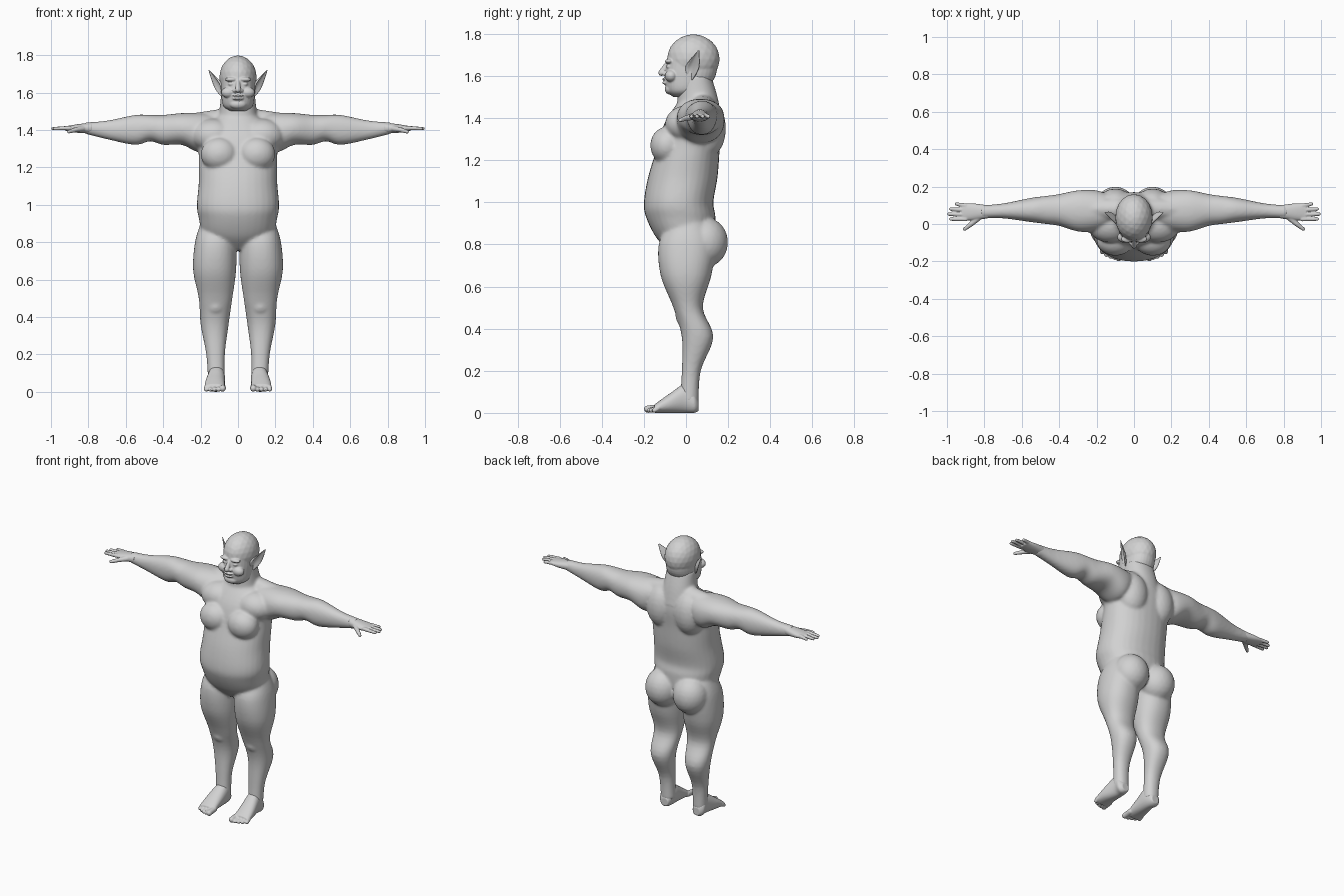
import bpy, bmesh
from math import cos, sin, pi, ceil
from mathutils import Vector, Matrix

default_cube = bpy.data.objects.get("Cube")
if default_cube:
    bpy.data.objects.remove(default_cube, do_unlink=True)

skin = bpy.data.materials.new("grey_skin")
skin.use_nodes = True
grey = (.64, .64, .64, 1)
skin.diffuse_color = grey
for node in skin.node_tree.nodes:
    if node.type == 'BSDF_PRINCIPLED':
        node.inputs["Base Color"].default_value = grey

SIDES = {"left": 1, "right": -1}


def signed_power(value, exponent):
    return abs(value) ** exponent * (1 if value >= 0 else -1)


def blend(before, start, end, after, t):
    """Catmull-Rom value between start and end."""
    slope_in, slope_out = (end - before) / 2, (after - start) / 2
    rise = end - start
    curve = 3 * rise - 2 * slope_in - slope_out
    twist = slope_in + slope_out - 2 * rise
    return start + t * (slope_in + t * (curve + t * twist))


def smooth_rows(rows, steps=5):
    """Insert smoothly interpolated cross-sections between the given ones."""
    padded = [rows[0], *rows, rows[-1]]
    result = []
    for neighbours in zip(padded, padded[1:], padded[2:], padded[3:]):
        for step in range(steps):
            result.append([blend(*values, step / steps) for values in zip(*neighbours)])
    return result + [rows[-1]]


def place(axis, along, first, second):
    """Put a position along an axis, and the two across it, in x, y, z order."""
    if axis == 'x':
        return along, first, second
    if axis == 'y':
        return first, along, second
    return first, second, along


def loft(bm, rows, axis, side=1, squareness=2.2, dent=0, segments=32):
    """Each row: position on the axis, then low/high bounds of the other two axes."""
    rings = []
    for along, low_a, high_a, low_b, high_b in smooth_rows(rows):
        ring = []
        for i in range(segments):
            angle = 2 * pi * i / segments
            u = signed_power(cos(angle), 2 / squareness)
            v = signed_power(sin(angle), 2 / squareness)
            if u > 0:
                u -= dent * u ** 4
            first = (low_a + high_a + (high_a - low_a) * u) / 2
            second = (low_b + high_b + (high_b - low_b) * v) / 2
            x, y, z = place(axis, along, first, second)
            ring.append(bm.verts.new((x * side, y, z)))
        rings.append(ring)
    for lower, upper in zip(rings, rings[1:]):
        for i in range(segments):
            following = (i + 1) % segments
            bm.faces.new((lower[i], lower[following], upper[following], upper[i]))
    bm.faces.new(rings[0])
    bm.faces.new(rings[-1])


def symmetric_loft(bm, rows):
    """Upright loft; each row: height, half width, front, back."""
    loft(bm, [(height, -half, half, front, back) for height, half, front, back in rows], 'z')


def blob(bm, center, radii, detail=3):
    matrix = Matrix.Translation(center) @ Matrix.Diagonal((*radii, 1))
    bmesh.ops.create_icosphere(bm, subdivisions=detail, radius=1, matrix=matrix)


def blob_pair(bm, center, radii):
    x, y, z = center
    for side in SIDES.values():
        blob(bm, (x * side, y, z), radii)


def tube(bm, points, start_radius, end_radius, side=1):
    """Tapered round limb, made of closely spaced balls that get fused."""
    path = [Vector((x * side, y, z)) for x, y, z in points]
    total = sum((end - start).length for start, end in zip(path, path[1:]))
    travelled = 0
    for start, end in zip(path, path[1:]):
        span = (end - start).length
        count = ceil(3 * span / min(start_radius, end_radius))
        for i in range(count + 1):
            fraction = i / count
            progress = (travelled + fraction * span) / total
            radius = start_radius + (end_radius - start_radius) * progress
            blob(bm, start.lerp(end, fraction), (radius, radius, radius), detail=2)
        travelled += span


def finish(bm, name):
    """Turn the geometry into a smooth-shaded object."""
    bmesh.ops.recalc_face_normals(bm, faces=bm.faces)
    for face in bm.faces:
        face.smooth = True
    mesh = bpy.data.meshes.new(name)
    bm.to_mesh(mesh)
    bm.free()
    mesh.materials.append(skin)
    obj = bpy.data.objects.new(name, mesh)
    bpy.context.scene.collection.objects.link(obj)
    return obj


def fuse(obj, voxel_size, iterations):
    """Melt overlapping volumes into one soft surface."""
    remesh = obj.modifiers.new("fuse", 'REMESH')
    remesh.mode = 'VOXEL'
    remesh.voxel_size = voxel_size
    remesh.use_smooth_shade = True
    soften = obj.modifiers.new("soften", 'SMOOTH')
    soften.factor = .5
    soften.iterations = iterations


# Body: torso and neck
body = bmesh.new()
symmetric_loft(body, [
    (.76, .06, -.07, .06), (.83, .18, -.14, .13), (.93, .21, -.19, .14), (1, .22, -.2, .13),
    (1.12, .21, -.18, .15), (1.25, .21, -.14, .16), (1.38, .2, -.1, .17), (1.5, .08, -.02, .14)])
symmetric_loft(body, [(1.4, .12, -.05, .17), (1.5, .1, -.04, .15), (1.6, .09, -.04, .12)])

# Body: breasts, upper chest, shoulder blades, buttocks and knees
blob_pair(body, center=(.1, -.09, 1.27), radii=(.1, .08, .09))
blob_pair(body, center=(.13, 0, 1.37), radii=(.12, .1, .09))
blob_pair(body, center=(.1, .1, 1.35), radii=(.1, .09, .14))
blob_pair(body, center=(.1, .09, .81), radii=(.11, .11, .12))
blob_pair(body, center=(.12, -.01, .46), radii=(.05, .04, .05))

for side in SIDES.values():
    # Body: shoulder slope, arm and leg
    tube(body, [(.05, .08, 1.46), (.25, .08, 1.43)], .06, .06, side)
    loft(body, [
        (.12, 0, .15, 1.34, 1.48), (.2, -.04, .18, 1.28, 1.49), (.3, -.04, .18, 1.32, 1.49),
        (.4, -.01, .16, 1.32, 1.48), (.47, 0, .15, 1.34, 1.48), (.55, .01, .14, 1.32, 1.48),
        (.7, .03, .11, 1.35, 1.45), (.82, .03, .1, 1.38, 1.44)], 'x', side)
    loft(body, [
        (.9, .03, .2, -.08, .1), (.8, .01, .23, -.13, .14), (.65, .01, .24, -.12, .12),
        (.5, .03, .21, -.06, .08), (.36, .05, .2, -.02, .13), (.2, .07, .17, -.02, .07),
        (.05, .07, .16, -.03, .06)], 'z', side)
fuse(finish(body, "body"), voxel_size=.008, iterations=10)

# Head: skull and jaw
head = bmesh.new()
blob(head, center=(0, .035, 1.68), radii=(.1, .125, .118))
symmetric_loft(head, [
    (1.5, .04, -.06, .03), (1.53, .08, -.09, .09), (1.6, .09, -.1, .14), (1.68, .09, -.09, .15)])

# Head: brows, eyes, cheeks, nose, lips and chin
blob_pair(head, center=(.036, -.08, 1.67), radii=(.034, .02, .012))
blob_pair(head, center=(.036, -.08, 1.645), radii=(.017, .015, .01))
blob_pair(head, center=(.05, -.07, 1.6), radii=(.04, .03, .03))
tube(head, [(0, -.09, 1.66), (0, -.116, 1.615)], .01, .016)
blob_pair(head, center=(.017, -.1, 1.61), radii=(.012, .013, .01))
blob(head, center=(0, -.08, 1.575), radii=(.04, .025, .03))
for lip_height in (1.567, 1.584):
    blob(head, center=(0, -.1, lip_height), radii=(.03, .014, .007))
blob(head, center=(0, -.075, 1.537), radii=(.046, .026, .026))
fuse(finish(head, "head"), voxel_size=.004, iterations=4)

for label, side in SIDES.items():
    # Pointed ear with a hollow outer face, flared towards the back
    ear = bmesh.new()
    loft(ear, [(1.58, .085, .095, 0, .03), (1.61, .085, .115, 0, .05), (1.65, .095, .125, 0, .065),
               (1.72, .136, .14, .056, .063)], 'z', side, dent=1.5)
    for vert in ear.verts:
        vert.co.x += side * .6 * (vert.co.y - .03)
    finish(ear, label + "_ear")

    # Hand: palm, four fingers and thumb
    hand = bmesh.new()
    loft(hand, [(.78, .03, .1, 1.38, 1.44), (.86, .02, .11, 1.385, 1.43),
                (.92, .02, .11, 1.395, 1.42)], 'x', side)
    for finger in range(4):
        root = .026 + .024 * finger
        reach = .99 - .01 * (finger - 1) ** 2
        tube(hand, [(.9, root, 1.41), (reach, root + .003 * finger, 1.407)], .0125, .0095, side)
    tube(hand, [(.83, .035, 1.407), (.87, 0, 1.4), (.905, -.027, 1.39)], .017, .01, side)
    fuse(finish(hand, label + "_hand"), voxel_size=.004, iterations=3)

    # Foot: heel to ball, then five toes
    foot = bmesh.new()
    loft(foot, [(.06, .09, .14, .01, .06), (.04, .08, .16, 0, .1), (0, .07, .16, 0, .14),
                (-.08, .07, .175, 0, .09), (-.15, .07, .18, 0, .04)], 'y', side)
    for toe in range(5):
        across = .082 + .022 * toe
        radius = .012 if toe else .018
        tip = -.182 + .002 * toe ** 2
        tube(foot, [(across, -.13, .024), (across, tip, radius)], radius, radius, side)
    fuse(finish(foot, label + "_foot"), voxel_size=.004, iterations=4)
